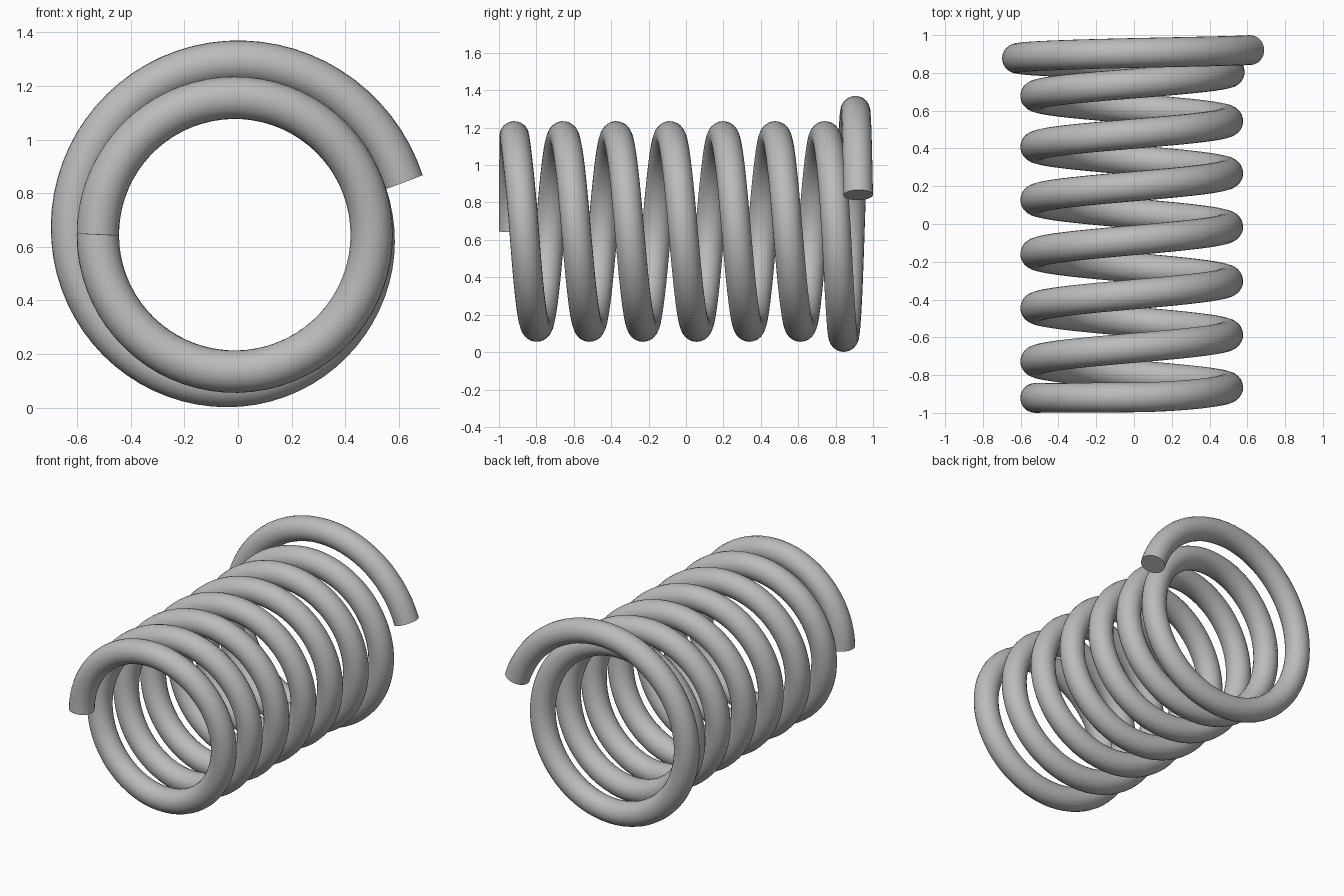
import bpy
import math

cube = bpy.data.objects.get("Cube")
if cube:
    bpy.data.objects.remove(cube, do_unlink=True)

WIRE = 0.079                 # wire radius
CX, CZ = -0.012, 0.645       # coil axis
TURNS = 7.452
STEPS = 72                   # points per turn

# (turn, value) keys: position along the axis and coil radius
AXIS = [(0, -0.921), (0.25, -0.918), (0.5, -0.865), (1, -0.727), (6.25, 0.743),
        (6.5, 0.803), (6.75, 0.842), (7, 0.876), (7.25, 0.905), (TURNS, 0.921)]
RADIUS = [(0, 0.511), (6, 0.511), (6.42, 0.511), (6.55, 0.526), (6.75, 0.564),
          (7, 0.607), (7.25, 0.646), (TURNS, 0.657)]


def smooth_value(keys, t):
    """Cubic interpolation with limited slopes, so straight runs stay straight."""
    slopes = [(b[1] - a[1]) / (b[0] - a[0]) for a, b in zip(keys, keys[1:])]
    tangents = [slopes[0]]
    for a, b in zip(slopes, slopes[1:]):
        tangents.append(2 * a * b / (a + b) if a * b > 0 else 0)
    tangents.append(slopes[-1])
    i = 0
    while i < len(keys) - 2 and t > keys[i + 1][0]:
        i += 1
    (t0, v0), (t1, v1) = keys[i], keys[i + 1]
    h = t1 - t0
    u = (t - t0) / h
    ease = u * u * (3 - 2 * u)
    return (v0 + (v1 - v0) * ease + h * tangents[i] * u * (1 - u) ** 2
            - h * tangents[i + 1] * u * u * (1 - u))


# Wire path: starts on the right side, rises over the top
count = round(TURNS * STEPS)
path = bpy.data.curves.new("coil_spring", "CURVE")
path.dimensions = "3D"
path.bevel_depth = WIRE
path.bevel_resolution = 10
path.use_fill_caps = True
spline = path.splines.new("POLY")
spline.points.add(count)
for i, point in enumerate(spline.points):
    t = TURNS * i / count
    angle = math.pi - math.tau * t
    r = smooth_value(RADIUS, t)
    point.co = (CX + r * math.cos(angle), smooth_value(AXIS, t),
                CZ + r * math.sin(angle), 1)

# Steel colour
steel = bpy.data.materials.new("grey_steel")
steel.use_nodes = True
colour = (0.5, 0.5, 0.5, 1)
steel.diffuse_color = colour
steel.node_tree.nodes["Principled BSDF"].inputs["Base Color"].default_value = colour
path.materials.append(steel)

# Turn the swept wire into a smooth mesh with crisp cut ends
spring = bpy.data.objects.new("coil_spring", path)
bpy.context.collection.objects.link(spring)
bpy.ops.object.select_all(action="DESELECT")
spring.select_set(True)
bpy.context.view_layer.objects.active = spring
bpy.ops.object.convert(target="MESH")
bpy.ops.object.shade_smooth_by_angle(angle=math.radians(40))
